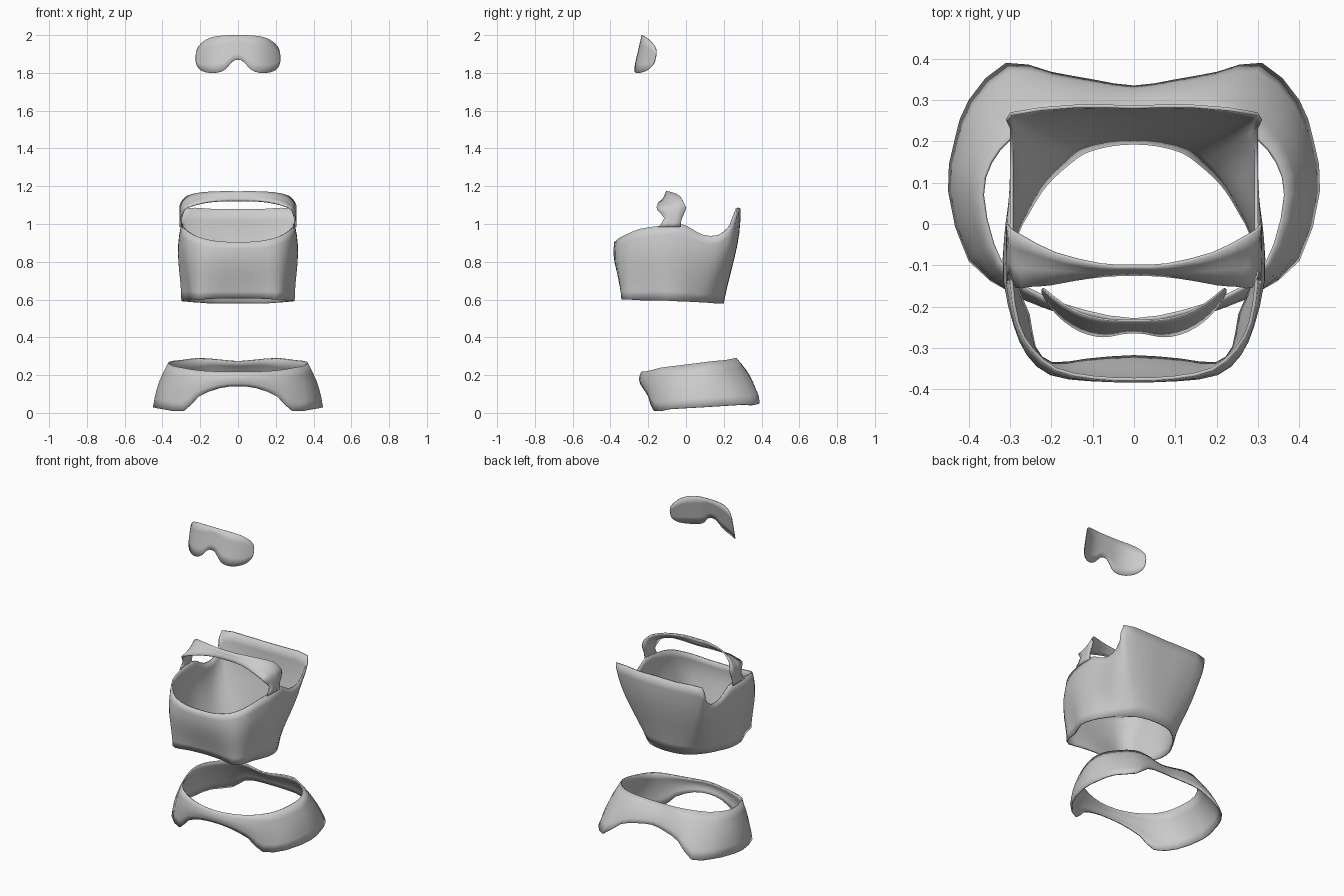
import bpy, bmesh, math
from mathutils import Vector


def refine(points):
    """Catmull-Rom midpoints; ends on the centre line are continued by mirroring."""
    p = [Vector(v) for v in points]

    def beyond(end, inner):
        return Vector((-inner.x, inner.y, inner.z)) if end.x == 0 else end
    q = [beyond(p[0], p[1])] + p + [beyond(p[-1], p[-2])]
    out = []
    for i in range(1, len(q) - 2):
        out += [q[i], (9 * (q[i] + q[i + 1]) - q[i - 1] - q[i + 2]) / 16]
    return out + [p[-1]]


def loft(name, pairs, rows, bulge=0.0, power=1.0, thickness=0.008):
    """Half shell between two edge curves, mirrored across x and thickened."""
    low = refine([v[:3] for v in pairs])
    high = refine([v[3:] for v in pairs])
    bm = bmesh.new()
    grid = []
    for a, b in zip(low, high):
        column = []
        for r in range(rows + 1):
            t = r / rows
            co = a.lerp(b, t)
            out = Vector((co.x, co.y, 0)).normalized()
            co += out * bulge * math.sin(math.pi * t ** power)
            column.append(bm.verts.new(co))
        grid.append(column)
    for c0, c1 in zip(grid, grid[1:]):
        for r in range(rows):
            bm.faces.new((c0[r], c1[r], c1[r + 1], c0[r + 1]))
    mesh = bpy.data.meshes.new(name)
    bm.to_mesh(mesh)
    bm.free()
    obj = bpy.data.objects.new(name, mesh)
    bpy.context.collection.objects.link(obj)
    mirror = obj.modifiers.new("mirror", 'MIRROR')
    mirror.merge_threshold = 0.002
    solid = obj.modifiers.new("thickness", 'SOLIDIFY')
    solid.thickness = thickness
    solid.offset = -1
    bpy.ops.object.select_all(action='DESELECT')
    bpy.context.view_layer.objects.active = obj
    obj.select_set(True)
    bpy.ops.object.shade_smooth_by_angle(angle=math.radians(40))
    return obj


# Hip guard: lower edge (arched front and back) and upper edge, front to back
loft("hip_guard", [
    (0, -.235, .14, 0, -.235, .22),
    (.10, -.228, .13, .12, -.215, .22),
    (.21, -.20, .085, .22, -.18, .227),
    (.29, -.17, .01, .30, -.13, .24),
    (.40, -.09, .02, .345, -.05, .25),
    (.45, .08, .03, .37, .07, .265),
    (.435, .20, .038, .35, .15, .275),
    (.40, .30, .045, .30, .21, .28),
    (.31, .39, .05, .22, .26, .29),
    (.20, .368, .13, .14, .27, .287),
    (.10, .35, .155, .07, .262, .28),
    (0, .335, .165, 0, .255, .275)], rows=5, bulge=.014)

# Torso shell: waist edge and top edge with scooped chest and arm openings
loft("torso_shell", [
    (0, -.325, .605, 0, -.38, .905),
    (.11, -.333, .605, .10, -.375, .908),
    (.20, -.342, .60, .19, -.355, .925),
    (.245, -.30, .60, .25, -.305, .95),
    (.26, -.22, .595, .285, -.24, .975),
    (.30, -.12, .595, .30, -.14, .99),
    (.29, -.03, .59, .30, -.03, 1.0),
    (.26, .03, .588, .30, .03, .975),
    (.23, .08, .585, .30, .09, .943),
    (.20, .115, .583, .30, .17, .94),
    (.16, .15, .58, .30, .23, .99),
    (.12, .178, .58, .30, .27, 1.08),
    (.06, .195, .58, .14, .289, 1.08),
    (0, .20, .58, 0, .287, 1.08)], rows=8, bulge=.018, power=1.6)

# Collar strap: front edge and rear edge, from each shoulder to the centre
loft("collar_strap", [
    (.30, -.145, .985, .302, -.03, .985),
    (.296, -.115, 1.03, .302, -.022, 1.03),
    (.28, -.153, 1.075, .302, 0, 1.08),
    (.25, -.15, 1.09, .297, -.01, 1.11),
    (.20, -.145, 1.105, .265, -.03, 1.145),
    (.14, -.132, 1.115, .19, -.068, 1.163),
    (.07, -.121, 1.12, .08, -.095, 1.17),
    (0, -.118, 1.12, 0, -.098, 1.17)], rows=3)


# Visor: outline columns (x, bottom z, top z) laid on a curved, leaning surface
def on_visor(x, z):
    return x, -.235 - .23 * (2 - z) + 9 * x ** 3, z


loft("visor", [on_visor(x, lo) + on_visor(x, hi) for x, lo, hi in [
    (0, 1.87, 2.0), (.03, 1.86, 2.0), (.06, 1.826, 1.999), (.09, 1.807, 1.997),
    (.13, 1.80, 1.991), (.17, 1.803, 1.976), (.20, 1.815, 1.952),
    (.218, 1.838, 1.925), (.224, 1.86, 1.895)]], rows=4, thickness=.004)
